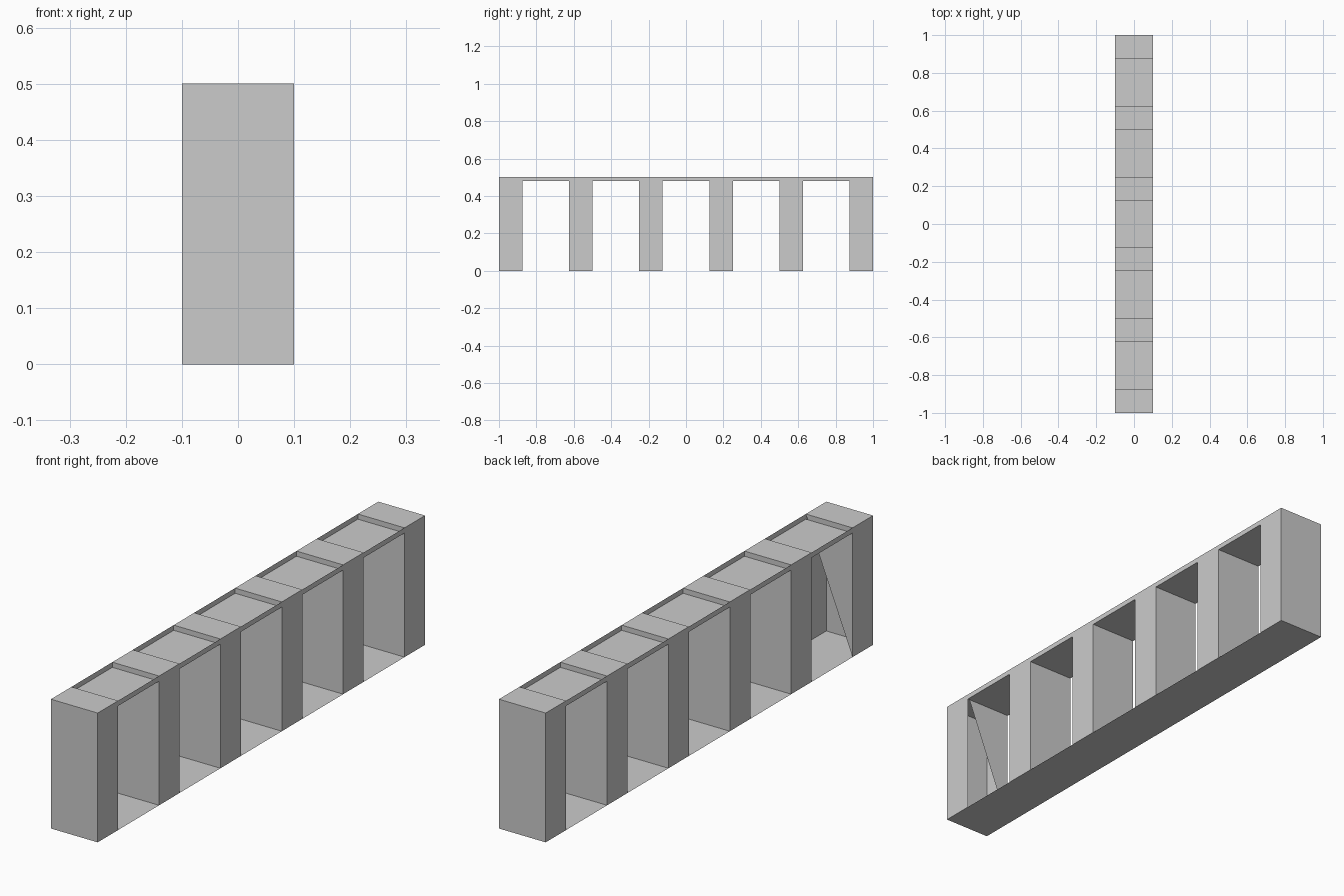
import bpy, bmesh
from mathutils import Vector

if "Cube" in bpy.data.objects:
    bpy.data.objects.remove(bpy.data.objects["Cube"])

W, H, PLATE_Z = 0.1, 0.5, 0.48      # half width, height, recessed plate height
POST, GAP = 0.125, 0.25             # post depth and opening depth along y


def make(name, bm):
    me = bpy.data.meshes.new(name)
    bm.to_mesh(me)
    bm.free()
    ob = bpy.data.objects.new(name, me)
    bpy.context.collection.objects.link(ob)
    return ob


def open_box(y0, y1, z0, z1, drop):
    """Box shell without the faces whose normal is listed in drop."""
    bm = bmesh.new()
    bmesh.ops.create_cube(bm, size=1)
    for v in bm.verts:
        v.co = Vector((v.co.x * 2 * W,
                       (y0 + y1) / 2 + v.co.y * (y1 - y0),
                       (z0 + z1) / 2 + v.co.z * (z1 - z0)))
    bm.normal_update()
    gone = [f for f in bm.faces if any(f.normal.dot(Vector(d)) > 0.9 for d in drop)]
    bmesh.ops.delete(bm, geom=gone, context='FACES')
    return bm


UP, DOWN, FRONT, BACK = (0, 0, 1), (0, 0, -1), (0, -1, 0), (0, 1, 0)

# Thin floor sheet
bm = bmesh.new()
bm.faces.new([bm.verts.new(c) for c in ((-W, -1, 0), (-W, 1, 0), (W, 1, 0), (W, -1, 0))])
make("floor", bm)

for i in range(6):
    y = -1 + i * (POST + GAP)
    # Hollow posts standing on the floor
    drop = [DOWN, BACK] if i == 0 else [DOWN]
    bm = open_box(y, y + POST, 0, H, drop)
    if i == 0:
        # Front post: only half of its inner wall is present
        bm.faces.new([bm.verts.new(c) for c in
                      ((-W, y + POST, 0), (-W, y + POST, H), (W, y + POST, H))])
        bmesh.ops.remove_doubles(bm, verts=bm.verts, dist=1e-5)
    make(f"post_{i + 1}", bm)
    # Recessed top plates with side rims between the posts
    if i < 5:
        bm = open_box(y + POST, y + POST + GAP, PLATE_Z, H, [UP, FRONT, BACK])
        make(f"top_tray_{i + 1}", bm)
